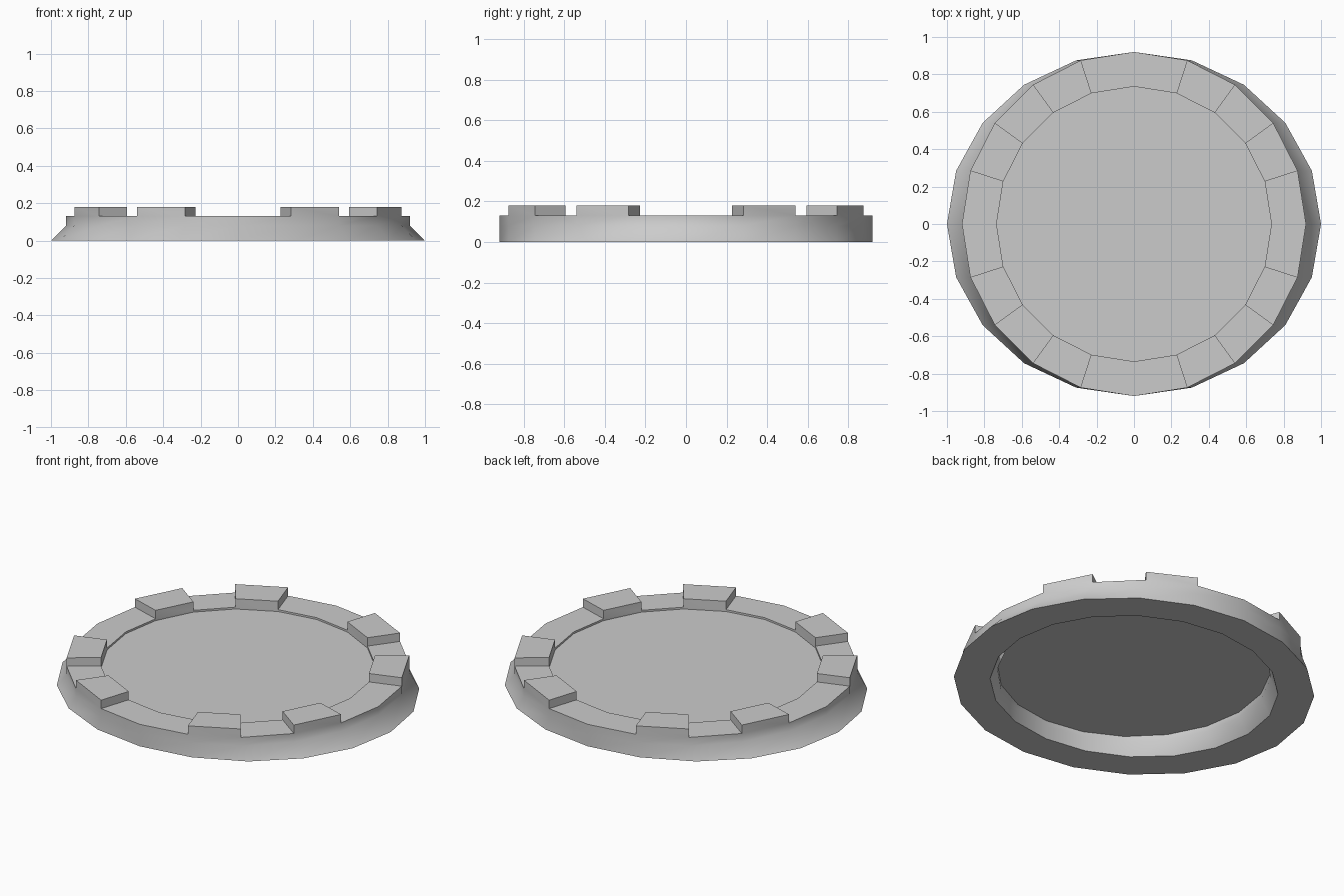
import bpy, bmesh
from math import cos, sin, pi, radians

if "Cube" in bpy.data.objects:
    bpy.data.objects.remove(bpy.data.objects["Cube"])

N = 20
R_OUT, R_IN = 0.92, 0.735
FLARE = 1 / 0.92          # sideways stretch at the foot
TEETH = (1, 3, 6, 8, 11, 13, 16, 18)


def loop(bm, r, z, sx=1.0):
    return [bm.verts.new((r * sx * cos(2 * pi * i / N), r * sin(2 * pi * i / N), z))
            for i in range(N)]


def bridge(bm, a, b):
    return [bm.faces.new((a[i], a[(i + 1) % N], b[(i + 1) % N], b[i])) for i in range(N)]


def finish(bm, name):
    bmesh.ops.recalc_face_normals(bm, faces=bm.faces[:])
    me = bpy.data.meshes.new(name)
    bm.to_mesh(me)
    bm.free()
    ob = bpy.data.objects.new(name, me)
    bpy.context.collection.objects.link(ob)
    bpy.ops.object.select_all(action='DESELECT')
    ob.select_set(True)
    bpy.context.view_layer.objects.active = ob
    bpy.ops.object.shade_smooth_by_angle(angle=radians(50))
    return ob


# Flared ring: closed cross-section swept round, flaring only along x at the foot
bm = bmesh.new()
rings = [loop(bm, r, z, sx) for r, z, sx in (
    (R_OUT, 0.0, FLARE), (R_OUT, 0.08, 1), (R_OUT, 0.13, 1),
    (R_IN, 0.13, 1), (R_IN, 0.08, 1), (R_IN, 0.0, FLARE))]
strips = [bridge(bm, rings[i], rings[(i + 1) % 6]) for i in range(6)]

# Raised teeth pulled up from the top of the ring
res = bmesh.ops.extrude_discrete_faces(bm, faces=[strips[2][i] for i in TEETH])
for v in {v for f in res['faces'] for v in f.verts}:
    v.co.z = 0.18
finish(bm, "flared_ring")

# Slightly recessed centre plate
bm = bmesh.new()
low, high = loop(bm, R_IN + 0.003, 0.112), loop(bm, R_IN + 0.003, 0.119)
bridge(bm, low, high)
bm.faces.new(low)
bm.faces.new(high)
finish(bm, "centre_plate")
